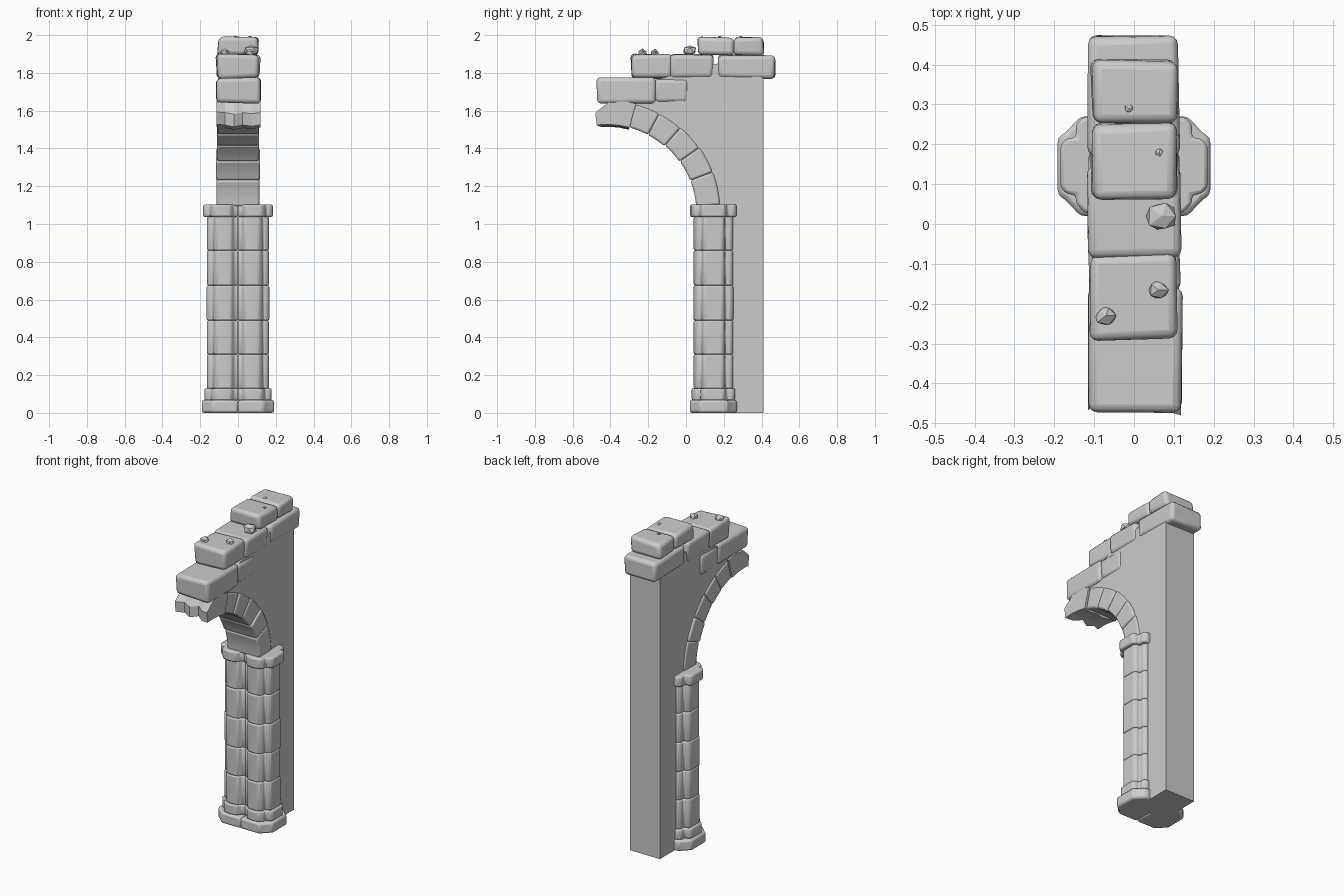
import bpy, bmesh, math, random
from mathutils import Vector

if "Cube" in bpy.data.objects:
    bpy.data.objects.remove(bpy.data.objects["Cube"])

random.seed(4)


def finish(name, bm, bevel=0.0, segs=2, mirror=False, smooth=True):
    bmesh.ops.recalc_face_normals(bm, faces=bm.faces[:])
    me = bpy.data.meshes.new(name)
    bm.to_mesh(me)
    bm.free()
    ob = bpy.data.objects.new(name, me)
    bpy.context.collection.objects.link(ob)
    if mirror:
        m = ob.modifiers.new("Mirror", 'MIRROR')
        m.use_mirror_merge = False
    if bevel:
        b = ob.modifiers.new("Bevel", 'BEVEL')
        b.width, b.segments = bevel, segs
        b.limit_method, b.angle_limit = 'ANGLE', math.radians(35)
    bpy.context.view_layer.objects.active = ob
    ob.select_set(True)
    if smooth:
        bpy.ops.object.shade_smooth_by_angle(angle=math.radians(35))
    ob.select_set(False)
    return ob


def loft(name, sections, **kw):
    """Skin a closed solid through matching rings of points."""
    bm = bmesh.new()
    rings = [[bm.verts.new(p) for p in s] for s in sections]
    n = len(rings[0])
    for a, b in zip(rings, rings[1:]):
        for i in range(n):
            j = (i + 1) % n
            bm.faces.new((a[i], a[j], b[j], b[i]))
    bm.faces.new(rings[0])
    bm.faces.new(rings[-1])
    return finish(name, bm, **kw)


def column_piece(name, plan, z0, z1, sx, sy, bevel):
    ring = [(x * sx, 0.145 + (y - 0.145) * sy) for x, y in plan]
    return loft(name, [[(x, y, z) for x, y in ring] for z in (z0, z1)],
                bevel=bevel, mirror=True)


def stone(name, hx, y0, y1, z0, z1, bevel=0.022, j=0.006):
    bm = bmesh.new()
    bmesh.ops.create_cube(bm, size=1)
    for v in bm.verts:
        c = v.co
        v.co = Vector((2 * hx * c.x, (y0 + y1) / 2 + (y1 - y0) * c.y,
                       (z0 + z1) / 2 + (z1 - z0) * c.z))
        v.co += Vector([random.uniform(-j, j) for _ in range(3)])
    return finish(name, bm, bevel=bevel, segs=3)


# Clustered double column: half plan, mirrored over x = 0
half = [(0, .07), (.016, .07), (.035, .046), (.073, .04), (.112, .046), (.13, .065),
        (.13, .083), (.152, .086), (.165, .1), (.165, .19), (.152, .204),
        (.13, .207), (.13, .235), (.115, .25), (0, .25)]
plinth = [(0, .04), (.115, .04), (.13, .055), (.15, .075), (.165, .085), (.165, .205),
          (.15, .215), (.13, .235), (.115, .25), (0, .25)]
column_piece("plinth", plinth, 0, .068, 1.16, 1.19, .012)
column_piece("base_moulding", half, .066, .13, 1.08, 1.1, .012)
courses = [.128, .31, .49, .675, .86, 1.04]
for i, (a, b) in enumerate(zip(courses, courses[1:])):
    s = 1 + random.uniform(-.01, .025)
    column_piece(f"shaft_course_{i + 1}", half, a, b, s, s, .010)
column_piece("capital", half, 1.038, 1.103, 1.12, 1.17, .012)

# Arch ring geometry in the y-z plane
CY, CZ, R0, R1 = -.42, 1.06, .47, .597


def arc(r0, a0, a1, n=6):
    out = []
    for i in range(n + 1):
        a = math.radians(a0 + (a1 - a0) * i / n)
        out.append((CY + r0 * math.cos(a), CZ + r0 * math.sin(a)))
    return out


# Back wall, cut away along the outside of the arch
wall = [(.41, 0), (.41, 1.8), (.17, 1.85), (-.1, 1.78), (-.3, 1.72)]
wall += arc(R1 - .03, 80, 5, 16) + [(.146, 1.05), (.146, 0)]
loft("back_wall", [[(x, y, z) for y, z in wall] for x in (-.105, .105)], smooth=False)

# Voussoirs with slightly skewed joints
joints = [4, 21, 35, 49, 62, 75]
for i, (a, b) in enumerate(zip(joints, joints[1:])):
    h = .114 + random.uniform(-.004, .005)
    d = random.uniform(-.006, .006)
    prof = arc(R0 + d, a, b, 4) + arc(R1 + d, b, a, 4)
    loft(f"arch_stone_{i + 1}", [[(x, y, z) for y, z in prof] for x in (-h, h)],
         bevel=.011)

# Broken last arch stone with a jagged tip
sections = []
for k, (tip, drop) in enumerate([(95, .0), (92, .012), (94, .03), (91, .012),
                                 (95, .022), (96.5, .005)]):
    x = -.115 + .233 * k / 5
    prof = arc(R0 - drop * .5, 75, tip, 3) + arc(R0 + .065 - drop * .4, tip, tip - .01, 1)
    prof += arc(R1 - .012, 89, 86, 1) + arc(R1, 82, 75, 2)
    sections.append([(x, y, z) for y, z in prof])
loft("broken_arch_end", sections, smooth=False)

# Stepped coping stones: half width, y range, z range
for i, s in enumerate([
        (.118, -.47, -.16, 1.64, 1.772), (.113, -.165, .01, 1.645, 1.77),
        (.107, -.292, -.078, 1.77, 1.9), (.115, -.083, .15, 1.777, 1.9),
        (.113, .17, .47, 1.77, 1.897), (.106, .06, .252, 1.892, 1.988),
        (.108, .248, .41, 1.895, 1.988)]):
    stone(f"coping_stone_{i + 1}", *s)

# Loose rubble chips
for i, (x, y, z, r) in enumerate([(.07, .02, 1.92, .042), (.062, -.165, 1.905, .027),
                                  (-.07, -.23, 1.905, .029), (-.013, .29, 1.988, .012),
                                  (.063, .18, 1.988, .012)]):
    bm = bmesh.new()
    bmesh.ops.create_icosphere(bm, subdivisions=1, radius=r)
    for v in bm.verts:
        v.co = Vector((x, y, z)) + v.co * random.uniform(.75, 1.1)
        v.co.z = z + (v.co.z - z) * .8
    finish(f"rubble_chip_{i + 1}", bm, smooth=False)
